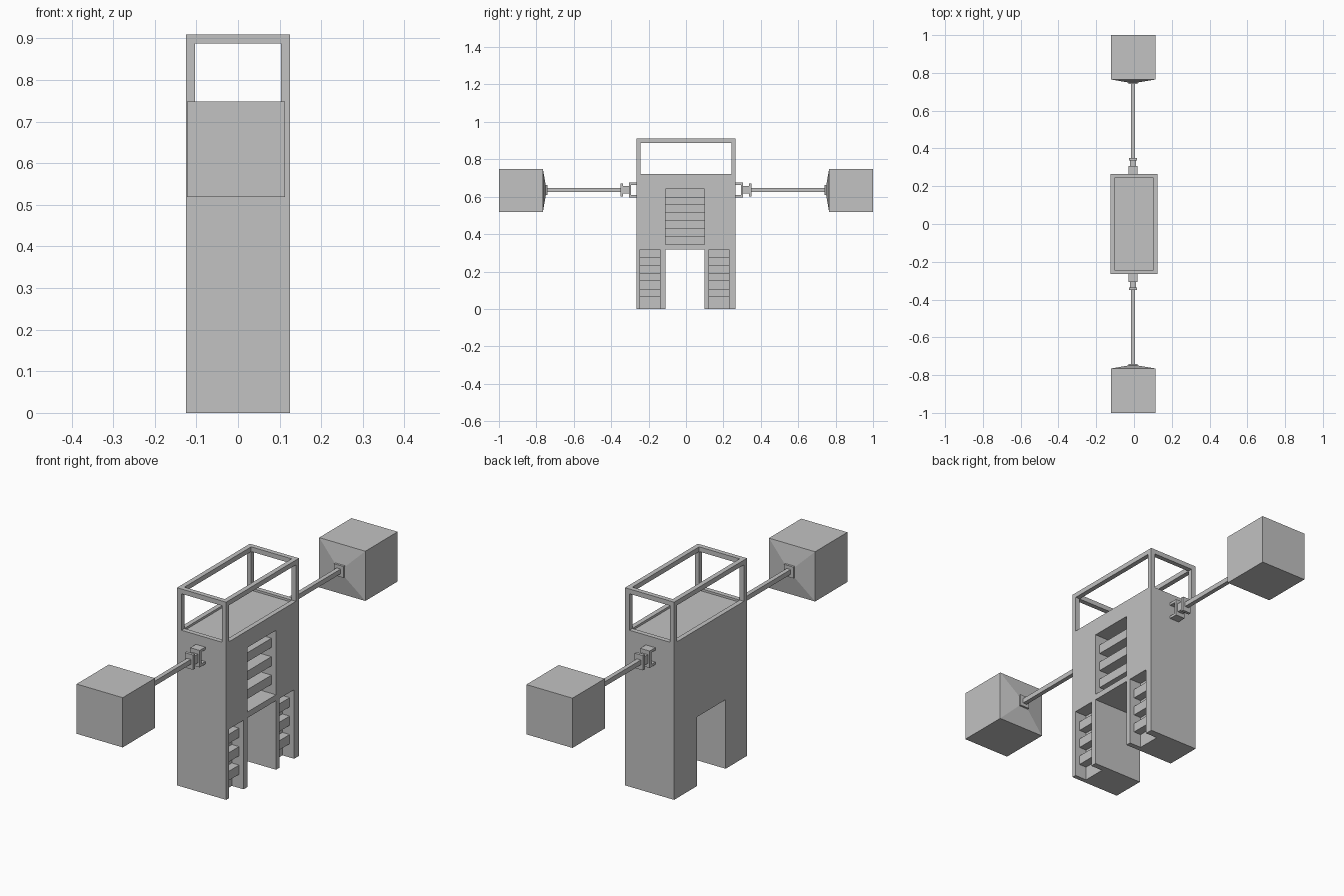
import bpy
import bmesh

if "Cube" in bpy.data.objects:
    bpy.data.objects.remove(bpy.data.objects["Cube"], do_unlink=True)

grey = bpy.data.materials.new("light grey")
grey.use_nodes = True
grey.diffuse_color = (0.54, 0.54, 0.54, 1)
grey.node_tree.nodes["Principled BSDF"].inputs["Base Color"].default_value = (0.54, 0.54, 0.54, 1)


def add_box(bm, x, y, z):
    """Add a box from three (low, high) ranges."""
    verts = bmesh.ops.create_cube(bm, size=1)["verts"]
    for v in verts:
        v.co = [(a + b) / 2 + c * (b - a) for (a, b), c in zip((x, y, z), v.co)]
    return verts


def finish(name, bm):
    bmesh.ops.recalc_face_normals(bm, faces=bm.faces)
    mesh = bpy.data.meshes.new(name)
    bm.to_mesh(mesh)
    bm.free()
    mesh.materials.append(grey)
    ob = bpy.data.objects.new(name, mesh)
    bpy.context.collection.objects.link(ob)
    return ob


def boxes(name, ranges):
    bm = bmesh.new()
    for r in ranges:
        add_box(bm, *r)
    return finish(name, bm)


W, L, DECK, TOP = 0.125, 0.265, 0.72, 0.91
T = 0.022                      # rail thickness
ARCH = (-0.11, 0.098)          # passage between the legs
LEG_TOP = 0.318
STEP = 0.0425                  # slat height and gap
panels = [("body", ARCH, 0.345, 0.642, 0.08),
          ("front_leg", (-0.245, -0.138), -0.1, LEG_TOP, 0.06),
          ("back_leg", (0.122, 0.23), -0.1, LEG_TOP, 0.06)]

# Tower body with leg passage, sunken deck and slatted recesses
body = boxes("tower_body", [((-W, W), (-L, L), (0, DECK))])
cuts = [((-1, 1), ARCH, (-1, LEG_TOP)),
        ((T - W, W - T), (T - L, L - T), (DECK - 0.01, 1))]
cuts += [((W - depth, 1), y, (low, high)) for _, y, low, high, depth in panels]
cutter = boxes("body_cutter", cuts)
cutter.hide_render = True
mod = body.modifiers.new("cut", 'BOOLEAN')
mod.operation = 'DIFFERENCE'
mod.solver = 'EXACT'
mod.object = cutter
bpy.context.view_layer.update()
cut_mesh = bpy.data.meshes.new_from_object(body.evaluated_get(bpy.context.evaluated_depsgraph_get()))
body.modifiers.clear()
body.data = cut_mesh
bpy.data.objects.remove(cutter, do_unlink=True)

# Slats set back inside each recess
for name, y, low, high, depth in panels:
    tops = [high - STEP * k for k in (1, 3, 5)]
    boxes(name + "_slats", [((W - depth, W - 0.023), y, (t - STEP, t)) for t in tops])

# Open railing: corner posts and top rails
rails = []
for s in (-1, 1):
    xr = tuple(sorted((s * W, s * (W - T))))
    yr = tuple(sorted((s * L, s * (L - T))))
    rails.append((xr, (-L, L), (TOP - T, TOP)))
    rails.append(((T - W, W - T), yr, (TOP - T, TOP)))
    for q in (-1, 1):
        rails.append((xr, tuple(sorted((q * L, q * (L - T)))), (DECK, TOP - T)))
boxes("deck_railing", rails)

# Arms at front and back
CX, CZ = -0.005, 0.636
for side, s in (("front", -1), ("back", 1)):
    def part(x, y0, y1, z, up=0):
        return ((CX - x, CX + x), tuple(sorted((s * y0, s * y1))), (CZ + up - z, CZ + up + z))

    boxes(side + "_bracket", [part(0.024, 0.294, 0.306, 0.039),
                              part(0.024, L, 0.294, 0.006, 0.033),
                              part(0.024, L, 0.294, 0.006, -0.033)])
    boxes(side + "_arm_neck", [part(0.015, 0.306, 0.338, 0.02)])
    boxes(side + "_arm_collar", [part(0.021, 0.336, 0.35, 0.034)])
    boxes(side + "_arm_rod", [part(0.01, 0.35, 0.745, 0.011)])
    boxes(side + "_arm_pad", [part(0.024, 0.74, 0.76, 0.026)])

    # End block whose inner face rises to a shallow pyramid
    bm = bmesh.new()
    add_box(bm, (-0.122, 0.113), tuple(sorted((s * 0.765, s))), (0.519, 0.748))
    bm.faces.ensure_lookup_table()
    inner = min(bm.faces, key=lambda f: abs(f.calc_center_median().y))
    tip = bmesh.ops.poke(bm, faces=[inner])["verts"][0]
    tip.co.y = s * 0.745
    finish(side + "_end_block", bm)
